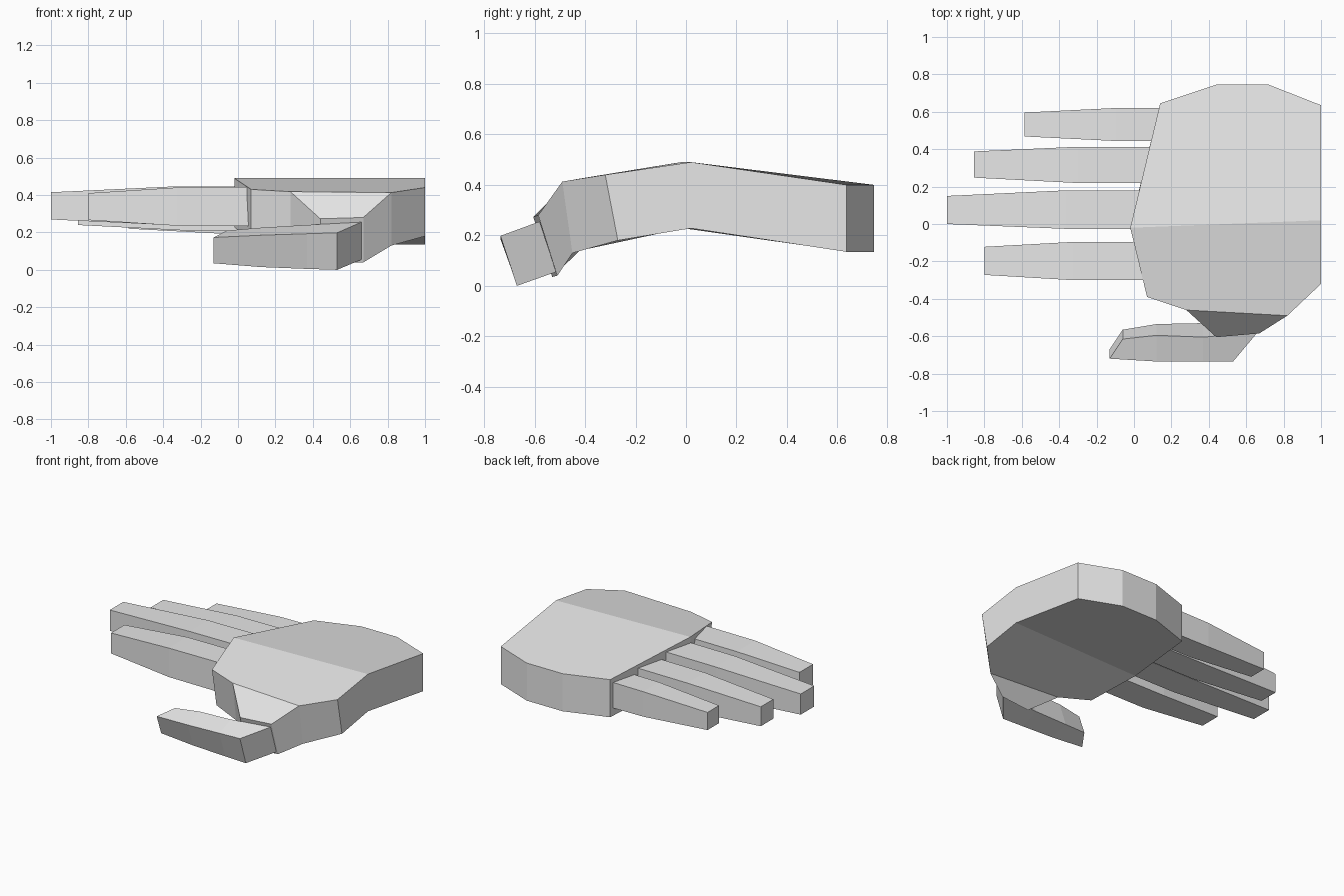
import bpy, bmesh

grey = bpy.data.materials.new("light grey")
grey.diffuse_color = (0.8, 0.8, 0.8, 1)


def loft(name, rings, caps=None):
    """Join matching rings of points with quads; caps lists the index groups closing each end."""
    bm = bmesh.new()
    rows = [[bm.verts.new(p) for p in ring] for ring in rings]
    n = len(rows[0])
    for a, b in zip(rows, rows[1:]):
        for i in range(n):
            j = (i + 1) % n
            bm.faces.new((a[i], a[j], b[j], b[i]))
    for row in (rows[0], rows[-1]):
        for group in caps or [range(n)]:
            bm.faces.new([row[i] for i in group])
    bmesh.ops.recalc_face_normals(bm, faces=bm.faces)
    mesh = bpy.data.meshes.new(name)
    bm.to_mesh(mesh)
    bm.free()
    mesh.materials.append(grey)
    ob = bpy.data.objects.new(name, mesh)
    bpy.context.collection.objects.link(ob)
    return ob


# Palm: slab bent along a ridge running in x (points 0 and 5 lie on the ridge)
palm_top = [(-0.02, -0.02, 0.49), (0.14, 0.645, 0.40), (0.44, 0.745, 0.40),
            (0.72, 0.745, 0.40), (1.0, 0.635, 0.40), (1.0, 0.02, 0.49),
            (1.0, -0.32, 0.44), (0.82, -0.49, 0.413), (0.28, -0.46, 0.418),
            (0.07, -0.39, 0.43)]
palm_bottom = [(-0.02, -0.01, 0.228), (0.14, 0.645, 0.135), (0.44, 0.745, 0.135),
               (0.72, 0.745, 0.135), (1.0, 0.635, 0.135), (1.0, 0.02, 0.228),
               (1.0, -0.27, 0.18), (0.82, -0.45, 0.13), (0.28, -0.42, 0.14),
               (0.07, -0.34, 0.16)]
loft("palm", [palm_top, palm_bottom], [range(0, 6), (5, 6, 7, 8, 9, 0)])

# Thumb base: wedge growing out of the front side of the palm
loft("thumb_base", [
    [(0.28, -0.46, 0.418), (0.82, -0.49, 0.413), (0.82, -0.45, 0.13), (0.28, -0.42, 0.14)],
    [(0.44, -0.605, 0.273), (0.67, -0.585, 0.28), (0.67, -0.51, 0.04), (0.44, -0.53, 0.035)]])

# Thumb: tilted bar tapering to the tip, each ring is outer top, inner top, inner bottom, outer bottom
loft("thumb", [
    [(0.53, -0.735, 0.198), (0.66, -0.58, 0.255), (0.66, -0.515, 0.055), (0.53, -0.67, 0.0)],
    [(0.37, -0.735, 0.193), (0.37, -0.605, 0.24), (0.37, -0.53, 0.05), (0.37, -0.67, 0.005)],
    [(0.12, -0.735, 0.185), (0.12, -0.595, 0.225), (0.12, -0.535, 0.05), (0.12, -0.67, 0.015)],
    [(-0.13, -0.72, 0.173), (-0.06, -0.615, 0.21), (-0.06, -0.565, 0.07), (-0.13, -0.67, 0.035)]])

# Fingers: tip x, knuckle x, y centre at base and tip, half widths, z centre
fingers = {
    "index_finger": (-0.80, -0.33, -0.198, -0.197, 0.102, 0.075, 0.338),
    "middle_finger": (-1.0, -0.36, 0.077, 0.075, 0.103, 0.075, 0.342),
    "ring_finger": (-0.855, -0.30, 0.316, 0.318, 0.097, 0.070, 0.308),
    "little_finger": (-0.585, -0.10, 0.532, 0.532, 0.088, 0.064, 0.282),
}
for name, (tip, mid, y0, y1, w0, w1, z) in fingers.items():
    slim = w0 / 0.102
    rings = []
    for x, y, w, h in ((0.2, y0, w0, 0.105 * slim), (mid, y0, w0, 0.102 * slim),
                       (tip, y1, w1, 0.072 * slim)):
        rings.append([(x, y - w, z - h), (x, y + w, z - h),
                      (x, y + w, z + h), (x, y - w, z + h)])
    loft(name, rings)
